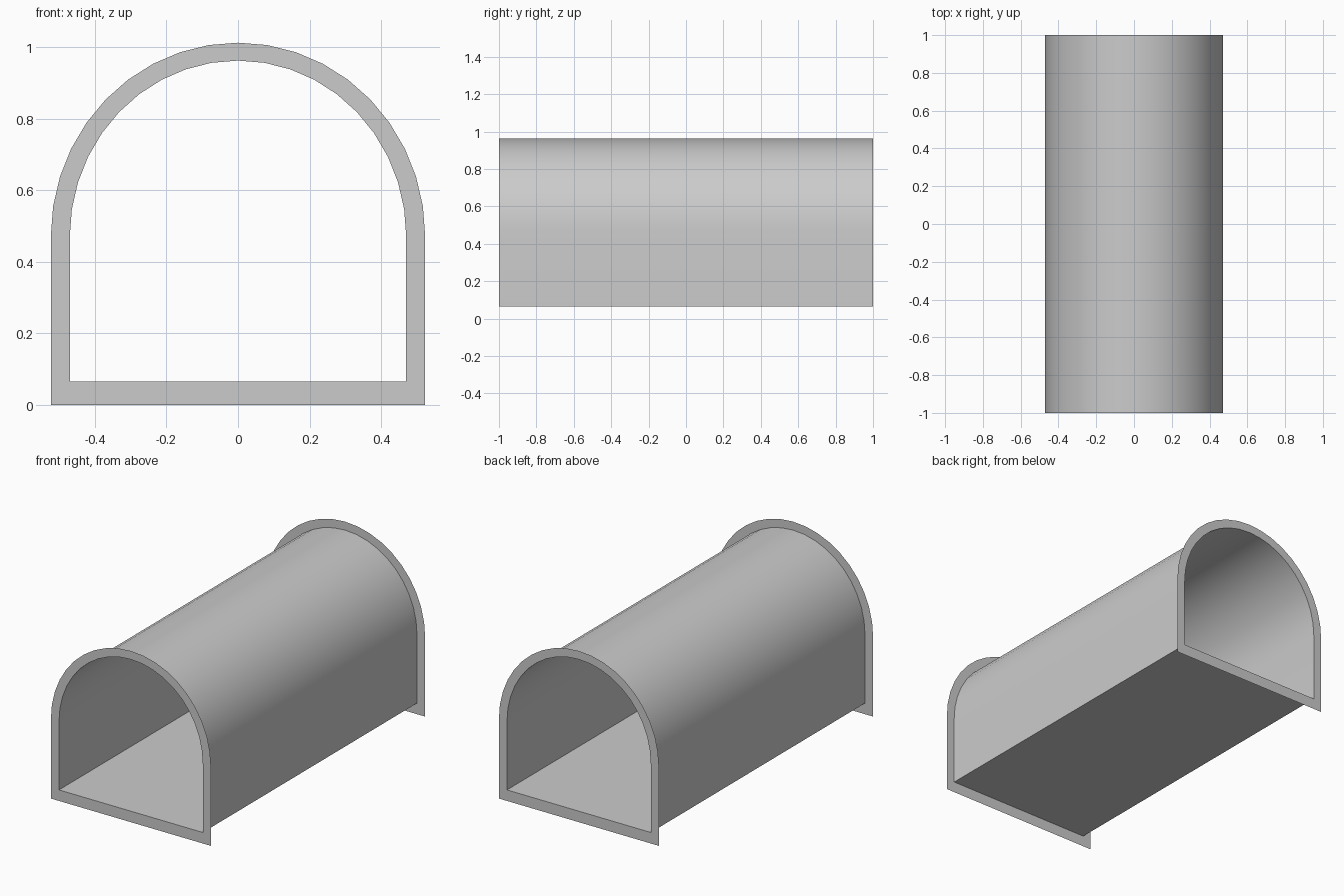
import bpy, math

if "Cube" in bpy.data.objects:
    bpy.data.objects.remove(bpy.data.objects["Cube"])

SEGMENTS = 20   # sides in the arch
SPRING = 0.47   # height where the walls turn into the arch


def arch(half_width, bottom, rise):
    """Closed (x, z) outline: flat floor, straight walls, rounded roof."""
    pts = [(-half_width, bottom), (half_width, bottom)]
    for i in range(SEGMENTS + 1):
        a = math.pi * i / SEGMENTS
        pts.append((half_width * math.cos(a), SPRING + rise * math.sin(a)))
    return pts


def bridge(name, ring_a, ring_b):
    """Sheet of quads joining two matching closed outlines."""
    n = len(ring_a)
    faces = [(i, (i + 1) % n, n + (i + 1) % n, n + i) for i in range(n)]
    mesh = bpy.data.meshes.new(name)
    mesh.from_pydata(ring_a + ring_b, [], faces)
    obj = bpy.data.objects.new(name, mesh)
    bpy.context.collection.objects.link(obj)
    return obj


def at_y(outline, y):
    return [(x, y, z) for x, z in outline]


inner = arch(0.47, 0.065, 0.492)
outer = arch(0.523, 0.0, 0.542)

# Thin tunnel shell with floor, open at both ends
shell = bridge("tunnel_shell", at_y(inner, -1), at_y(inner, 1))
bpy.context.view_layer.objects.active = shell
shell.select_set(True)
bpy.ops.object.shade_smooth_by_angle(angle=math.radians(35))

# Flat rims around the two openings
bridge("front_rim", at_y(outer, -1), at_y(inner, -1))
bridge("back_rim", at_y(inner, 1), at_y(outer, 1))
